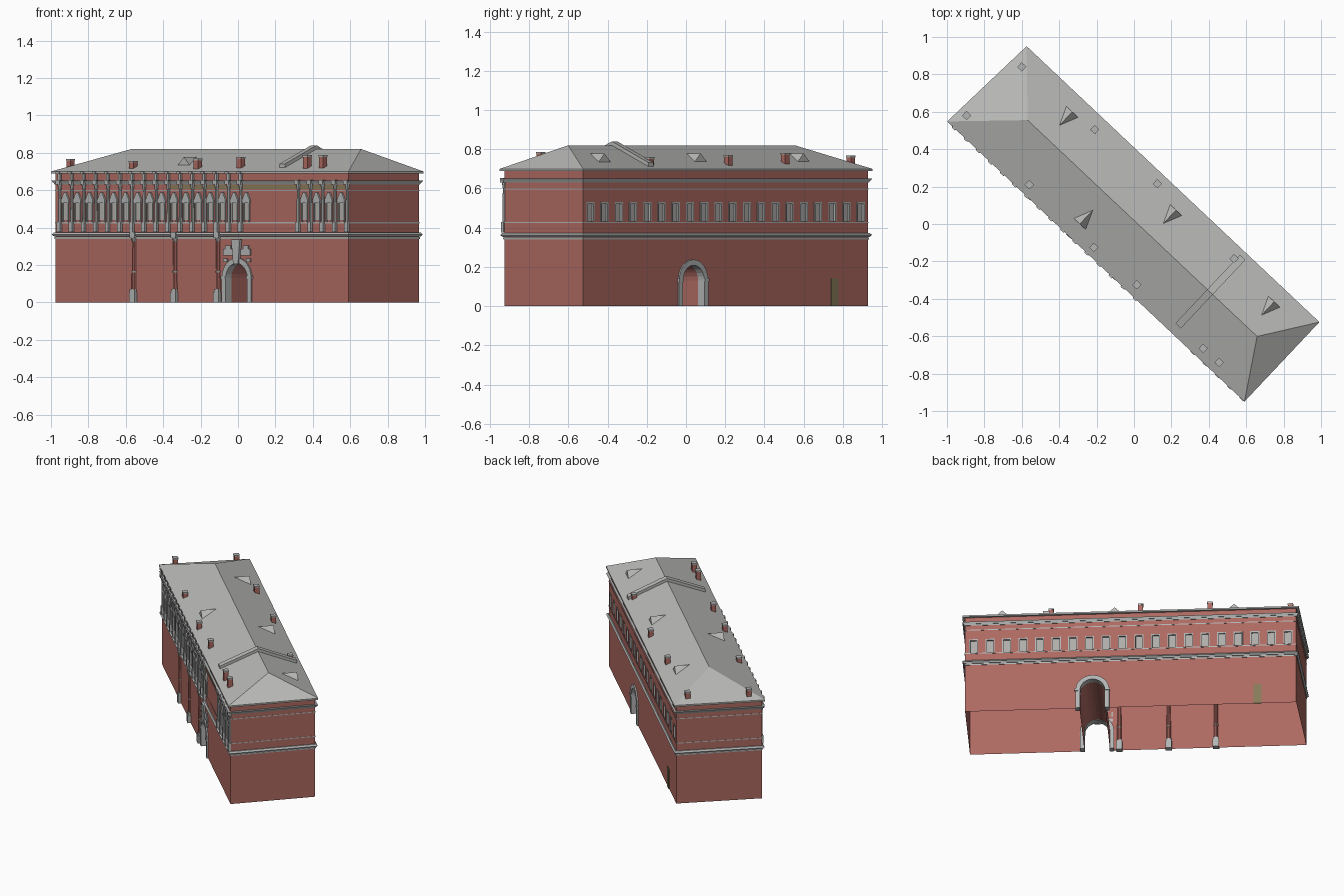
import bpy, bmesh, math
from mathutils import Matrix, Vector

if "Cube" in bpy.data.objects:
    bpy.data.objects.remove(bpy.data.objects["Cube"])

# The block is modelled in its own frame (u along, v across), then turned on the plan
ROT = Matrix.Rotation(math.radians(-43.3), 4, 'Z')
QUAD = [(-1.086, -0.269), (1.064, -0.269), (1.064, 0.281), (-1.053, 0.281)]
VF, VB = -0.269, 0.281
fu = lambda x: -1.086 + (x + 0.975) / 0.7277      # front wall: world x -> u
bu = lambda y: 1.065 - (y + 0.525) / 0.6858       # back wall: world y -> u


def material(name, rgb):
    m = bpy.data.materials.new(name)
    m.diffuse_color = (*rgb, 1)
    m.use_nodes = True
    m.node_tree.nodes["Principled BSDF"].inputs["Base Color"].default_value = m.diffuse_color
    return m


RED = material("brick red", (0.42, 0.143, 0.12))
ROOF = material("roof grey", (0.48, 0.485, 0.47))
TRIM = material("stone grey", (0.45, 0.46, 0.455))
GLASS = material("window grey", (0.43, 0.42, 0.40))
GREEN = material("olive green", (0.24, 0.20, 0.10))


def finish(name, bm, mat):
    bmesh.ops.recalc_face_normals(bm, faces=bm.faces)
    me = bpy.data.meshes.new(name)
    bm.to_mesh(me)
    bm.free()
    me.transform(ROT)
    me.materials.append(mat)
    ob = bpy.data.objects.new(name, me)
    bpy.context.collection.objects.link(ob)
    return ob


def loft(bm, low, high):
    """Solid between two matching rings of 3D points."""
    a = [bm.verts.new(p) for p in low]
    b = [bm.verts.new(p) for p in high]
    n = len(a)
    bm.faces.new(a)
    bm.faces.new(b)
    for i in range(n):
        j = (i + 1) % n
        bm.faces.new((a[i], a[j], b[j], b[i]))


def box(bm, u0, u1, v0, v1, z0, z1):
    r = [(u0, v0), (u1, v0), (u1, v1), (u0, v1)]
    loft(bm, [(*p, z0) for p in r], [(*p, z1) for p in r])


def plate(bm, pts, v0, v1):
    """Extrude a (u, z) outline across v."""
    loft(bm, [(u, v0, z) for u, z in pts], [(u, v1, z) for u, z in pts])


def tube(bm, u, v, r0, r1, z0, z1, n=8):
    ring = [(math.cos(2 * math.pi * i / n), math.sin(2 * math.pi * i / n)) for i in range(n)]
    loft(bm, [(u + c * r0, v + s * r0, z0) for c, s in ring],
         [(u + c * r1, v + s * r1, z1) for c, s in ring])


def plan(off, z):
    return [(u + math.copysign(off, u), v + math.copysign(off, v), z) for u, v in QUAD]


def band(bm, z0, z1, o0, o1):
    """Moulding running round the walls, hollow inside."""
    rings = [[bm.verts.new(p) for p in plan(o, z)] for o, z in ((-0.002, z0), (o0, z0), (o1, z1), (-0.002, z1))]
    for k in range(4):
        a, b = rings[k], rings[(k + 1) % 4]
        for i in range(4):
            j = (i + 1) % 4
            bm.faces.new((a[i], a[j], b[j], b[i]))


# Walls with the archway and the window recesses cut out
UA, SPRING, R_IN, R_OUT = 0.25, 0.13, 0.082, 0.108


def arch(r, base):
    arc = [(UA + r * math.cos(math.pi * i / 12), SPRING + r * math.sin(math.pi * i / 12)) for i in range(13)]
    return [(UA + r, base)] + arc + [(UA - r, base)]


back_windows = [-1.0 + 2.01 / 19 * i for i in range(20)]
front_windows = [fu(-0.92 + 0.0645 * i) for i in range(16)] + [fu(0.358 + 0.0655 * i) for i in range(4)]

bm = bmesh.new()
loft(bm, plan(0, 0), plan(0, 0.695))
solid = finish("wall_solid", bm, RED)
bm = bmesh.new()
plate(bm, arch(R_IN, -0.05), -0.5, 0.5)
for u in back_windows:
    box(bm, u - 0.028, u + 0.028, VB - 0.012, VB + 0.05, 0.432, 0.53)
cutter = finish("wall_cutter", bm, RED)
mod = solid.modifiers.new("openings", 'BOOLEAN')
mod.object = cutter
mod.solver = 'EXACT'
bpy.context.view_layer.update()
me = bpy.data.meshes.new_from_object(solid.evaluated_get(bpy.context.evaluated_depsgraph_get()))
bm = bmesh.new()
bm.from_mesh(me)
# The shell is open underneath and under the roof
caps = [f for f in bm.faces if abs(f.normal.z) > 0.9 and (f.calc_center_median().z < 0.01 or f.calc_center_median().z > 0.69)]
bmesh.ops.delete(bm, geom=caps, context='FACES')
bm.to_mesh(me)
bm.free()
walls = bpy.data.objects.new("walls", me)
bpy.context.collection.objects.link(walls)
for helper in (solid, cutter):
    bpy.data.objects.remove(helper)

# Window panes and frames, and front surrounds with pediments
panes, frames = bmesh.new(), bmesh.new()
for u in back_windows:
    box(panes, u - 0.029, u + 0.029, VB - 0.016, VB - 0.009, 0.431, 0.531)
    for s in (-1, 1):
        box(frames, u + s * 0.025 - 0.004, u + s * 0.025 + 0.004, VB - 0.011, VB + 0.002, 0.432, 0.53)
    box(frames, u - 0.029, u + 0.029, VB - 0.011, VB + 0.002, 0.522, 0.531)
for u in front_windows:
    box(panes, u - 0.019, u + 0.019, VF - 0.003, VF + 0.003, 0.44, 0.53)
    for s in (-1, 1):
        box(frames, u + s * 0.019 - 0.004, u + s * 0.019 + 0.004, VF - 0.008, VF + 0.002, 0.43, 0.535)
    box(frames, u - 0.027, u + 0.027, VF - 0.010, VF + 0.002, 0.53, 0.545)
    plate(frames, [(u - 0.029, 0.545), (u + 0.029, 0.545), (u + 0.007, 0.588), (u - 0.007, 0.588)], VF - 0.010, VF + 0.002)
finish("window_panes", panes, GLASS)
finish("window_frames", frames, TRIM)

# String courses and main cornice
bm = bmesh.new()
for z0, z1, o0, o1 in [(0.34, 0.35, 0.004, 0.005), (0.352, 0.362, 0.006, 0.014), (0.362, 0.373, 0.016, 0.008),
                       (0.423, 0.429, 0.003, 0.003), (0.595, 0.601, 0.003, 0.003),
                       (0.631, 0.64, 0.004, 0.008), (0.64, 0.652, 0.01, 0.017)]:
    band(bm, z0, z1, o0, o1)
finish("cornices", bm, TRIM)

# Upper order of half-engaged columns with bases, capitals and cornice breaks
bm = bmesh.new()
vc = VF - 0.004
left = [fu(-0.95 + 0.0645 * i) for i in range(16)]
right = [fu(0.325 + 0.0655 * i) for i in range(5)]
for u in left + right:
    box(bm, u - 0.012, u + 0.012, vc - 0.012, VF, 0.375, 0.43)
    tube(bm, u, vc, 0.0095, 0.008, 0.43, 0.60)
    tube(bm, u, vc, 0.008, 0.013, 0.60, 0.63)
    box(bm, u - 0.014, u + 0.014, VF - 0.021, VF, 0.63, 0.653)
for u in left:
    box(bm, u - 0.008, u + 0.008, VF - 0.012, VF, 0.653, 0.69)
    box(bm, u - 0.012, u + 0.012, VF - 0.024, VF, 0.685, 0.70)
finish("upper_columns", bm, TRIM)

# Lower giant columns: red shafts on stone pedestals, centred on the wall
shafts, stone = bmesh.new(), bmesh.new()
for x in (-0.555, -0.335, -0.105):
    u, v = fu(x), VF
    box(stone, u - 0.02, u + 0.02, v - 0.02, v + 0.02, 0, 0.052)
    box(stone, u - 0.017, u + 0.017, v - 0.017, v + 0.017, 0.052, 0.072)
    tube(shafts, u, v, 0.014, 0.012, 0.07, 0.33, 10)
    tube(stone, u, v, 0.0155, 0.0155, 0.16, 0.167, 10)
    tube(stone, u, v, 0.012, 0.017, 0.325, 0.345, 10)
    box(stone, u - 0.018, u + 0.018, v - 0.018, v + 0.005, 0.345, 0.375)
finish("lower_column_shafts", shafts, RED)
finish("lower_column_stone", stone, TRIM)

# Arch surrounds on both fronts, with a carved crest on the street side
bm = bmesh.new()
inner, outer = arch(R_IN - 0.003, 0), arch(R_OUT, 0)
for i in range(len(inner) - 1):
    ring = [inner[i], outer[i], outer[i + 1], inner[i + 1]]
    plate(bm, ring, VF - 0.009, VF + 0.035)
    plate(bm, ring, VB - 0.035, VB + 0.009)
for s in (-1, 1):
    c = UA + s * 0.095
    box(bm, c - 0.018, c + 0.018, VF - 0.014, VF, 0.125, 0.14)
    box(bm, c - 0.018, c + 0.018, VB, VB + 0.014, 0.125, 0.14)
    for a, b, z0, z1 in [(0.07, 0.1, 0.215, 0.235), (0.03, 0.1, 0.25, 0.285), (0.045, 0.085, 0.285, 0.305)]:
        u0, u1 = sorted((UA + s * a, UA + s * b))
        box(bm, u0, u1, VF - 0.007, VF, z0, z1)
plate(bm, [(UA - 0.018, 0.205), (UA + 0.018, 0.205), (UA + 0.032, 0.335), (UA - 0.032, 0.335)], VF - 0.016, VF)
finish("arch_surrounds", bm, TRIM)

# Back door and painted frieze strip
bm = bmesh.new()
box(bm, bu(0.758) - 0.025, bu(0.758) + 0.025, VB - 0.003, VB + 0.004, 0, 0.14)
finish("back_door", bm, GREEN)
bm = bmesh.new()
box(bm, fu(-0.38), fu(0.59), VF - 0.002, VF + 0.002, 0.606, 0.628)
finish("frieze_strip", bm, GREEN)

# Hipped roof
OFF, EAVE, TOP, VR = 0.017, 0.70, 0.82, 0.014
bm = bmesh.new()
band(bm, 0.689, EAVE, OFF, OFF)
a, b, c, d = [bm.verts.new(p) for p in plan(OFF, EAVE)]
e, f = bm.verts.new((-0.795, VR, TOP)), bm.verts.new((0.891, VR, TOP))
for face in ((a, b, f, e), (b, c, f), (c, d, e, f), (d, a, e)):
    bm.faces.new(face)
finish("roof", bm, ROOF)


def roof_z(v):
    edge = VF - OFF if v < VR else VB + OFF
    return EAVE + (TOP - EAVE) * (v - edge) / (VR - edge)


# Raised fire wall crossing the roof
bm = bmesh.new()
prof = [(-0.235, roof_z(-0.235)), (VR, TOP), (0.268, roof_z(0.268))]
for (v0, z0), (v1, z1) in zip(prof, prof[1:]):
    sect = [(v0, z0 - 0.01), (v1, z1 - 0.01), (v1, z1 + 0.02), (v0, z0 + 0.02)]
    loft(bm, [(0.525, *p) for p in sect], [(0.565, *p) for p in sect])
finish("roof_fire_wall", bm, ROOF)

# Triangular dormers
bm = bmesh.new()
for x, y in [(-0.29, 0.0), (-0.33, 0.60), (0.225, 0.075), (0.75, -0.415)]:
    p = ROT.inverted() @ Vector((x, y, 0))
    z, s = roof_z(p.y), (1 if p.y < VR else -1)
    l, r, t, k = [bm.verts.new(q) for q in [(p.x - 0.043, p.y, z), (p.x + 0.043, p.y, z),
                                            (p.x, p.y, z + 0.042), (p.x, p.y + s * 0.102, z + 0.042)]]
    for face in ((l, r, t), (l, t, k), (r, k, t), (l, k, r)):
        bm.faces.new(face)
finish("dormers", bm, ROOF)

# Chimneys: red stacks with grey caps
stacks, tops = bmesh.new(), bmesh.new()
for x, y, top in [(-0.60, 0.84, 0.767), (-0.895, 0.58, 0.767), (-0.21, 0.505, 0.782), (-0.56, 0.21, 0.757),
                  (0.125, 0.215, 0.772), (-0.215, -0.125, 0.768), (0.015, -0.325, 0.778),
                  (0.535, -0.185, 0.76), (0.37, -0.665, 0.787), (0.455, -0.74, 0.787)]:
    p = ROT.inverted() @ Vector((x, y, 0))
    for m, h, z0, z1 in ((stacks, 0.0155, 0.70, top - 0.009), (tops, 0.0175, top - 0.009, top)):
        box(m, p.x - h, p.x + h, p.y - h, p.y + h, z0, z1)
finish("chimney_stacks", stacks, RED)
finish("chimney_caps", tops, TRIM)
